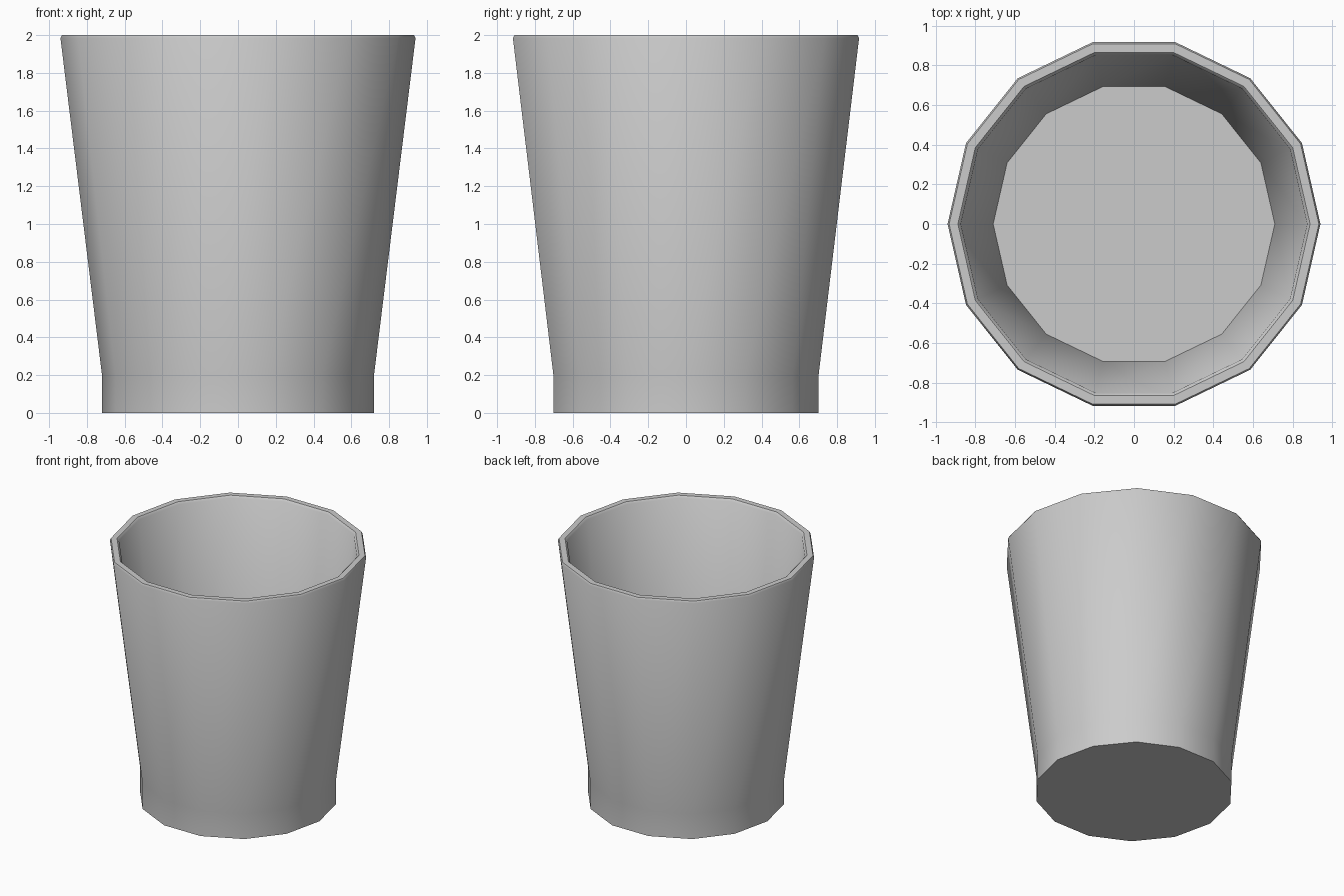
import bpy, bmesh, math

if "Cube" in bpy.data.objects:
    bpy.data.objects.remove(bpy.data.objects["Cube"])

SIDES = 14

# profile (radius, height): underside, straight foot, flared wall, bevelled rim, inside wall, floor
profile = [
    (0.72, 0.0), (0.72, 0.20), (0.94, 1.985), (0.932, 2.0),
    (0.888, 2.0), (0.873, 1.985), (0.71, 0.32),
]

bm = bmesh.new()
rings = []
for r, z in profile:
    rings.append([bm.verts.new((r * math.cos(2 * math.pi * i / SIDES),
                                r * math.sin(2 * math.pi * i / SIDES), z))
                  for i in range(SIDES)])

# walls
for low, high in zip(rings, rings[1:]):
    for i in range(SIDES):
        j = (i + 1) % SIDES
        bm.faces.new((low[i], low[j], high[j], high[i]))

# underside and inner floor
bm.faces.new(rings[0][::-1])
bm.faces.new(rings[-1])
bmesh.ops.recalc_face_normals(bm, faces=bm.faces[:])

mesh = bpy.data.meshes.new("cup")
bm.to_mesh(mesh)
bm.free()
cup = bpy.data.objects.new("cup", mesh)
bpy.context.collection.objects.link(cup)

# smooth round the wall, crisp at rim and base
bpy.context.view_layer.objects.active = cup
cup.select_set(True)
bpy.ops.object.shade_smooth_by_angle(angle=math.radians(40))
